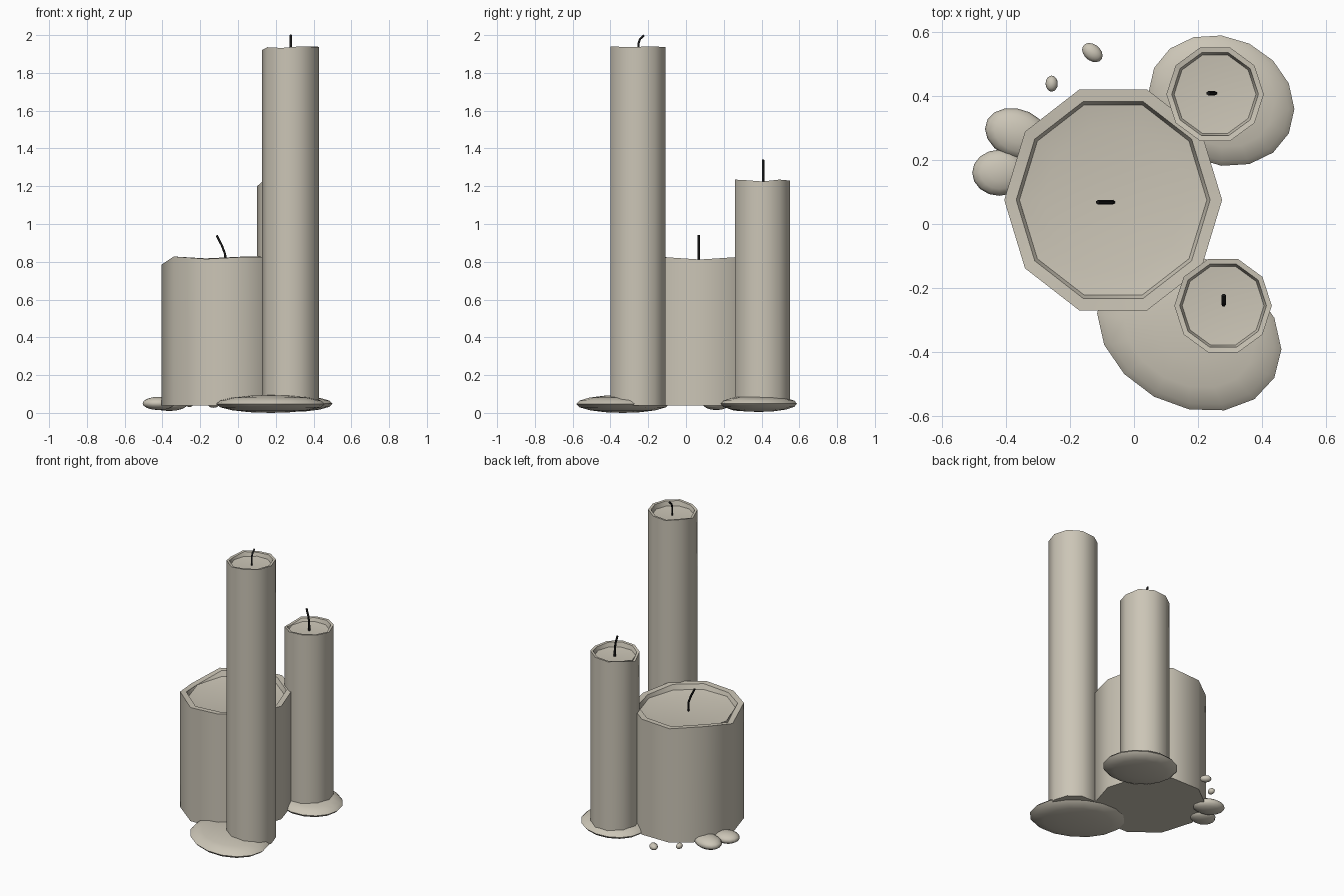
import bpy, bmesh, math
from mathutils import Matrix

if "Cube" in bpy.data.objects:
    bpy.data.objects.remove(bpy.data.objects["Cube"])

SIDES = 10


def material(name, color):
    m = bpy.data.materials.new(name)
    m.diffuse_color = (*color, 1)
    m.use_nodes = True
    m.node_tree.nodes["Principled BSDF"].inputs["Base Color"].default_value = m.diffuse_color
    return m


WAX = material("wax", (0.60, 0.56, 0.47))
BLACK = material("burnt_wick", (0.01, 0.01, 0.01))


def finish(bm, name, angle):
    bmesh.ops.recalc_face_normals(bm, faces=bm.faces)
    me = bpy.data.meshes.new(name)
    bm.to_mesh(me)
    bm.free()
    ob = bpy.data.objects.new(name, me)
    bpy.context.collection.objects.link(ob)
    me.materials.append(WAX)
    bpy.ops.object.select_all(action='DESELECT')
    ob.select_set(True)
    bpy.context.view_layer.objects.active = ob
    bpy.ops.object.shade_smooth_by_angle(angle=math.radians(angle))
    return ob


def candle(name, cx, cy, rx, ry, rim, inner):
    """Ten-sided candle: uneven rim heights, then inner rings (scale, z) of the hollow."""
    bm = bmesh.new()

    def ring(s, heights):
        return [bm.verts.new((cx + s * rx * math.cos(math.tau * i / SIDES),
                              cy + s * ry * math.sin(math.tau * i / SIDES), heights[i]))
                for i in range(SIDES)]

    rings = [ring(1, [0.04] * SIDES), ring(1, rim), ring(0.89, [z - 0.002 for z in rim])]
    rings += [ring(s, [z] * SIDES) for s, z in inner]
    for a, b in zip(rings, rings[1:]):
        for i in range(SIDES):
            j = (i + 1) % SIDES
            bm.faces.new((a[i], a[j], b[j], b[i]))
    bm.faces.new(rings[0][::-1])
    bm.faces.new(rings[-1])
    return finish(bm, name, 40)


def wick(name, pts):
    cu = bpy.data.curves.new(name, 'CURVE')
    cu.dimensions = '3D'
    cu.bevel_depth = 0.0065
    cu.bevel_resolution = 1
    cu.use_fill_caps = True
    sp = cu.splines.new('POLY')
    sp.points.add(len(pts) - 1)
    for p, co in zip(sp.points, pts):
        p.co = (*co, 1)
    cu.materials.append(BLACK)
    ob = bpy.data.objects.new(name, cu)
    bpy.context.collection.objects.link(ob)
    bpy.ops.object.select_all(action='DESELECT')
    ob.select_set(True)
    bpy.context.view_layer.objects.active = ob
    bpy.ops.object.convert(target='MESH')


def puddle(name, cx, cy, hx, hy, z0, z1, skew=0.0):
    """Flattened drop filling the given half sizes, leaning along a diagonal by skew."""
    k = skew / hx
    m = Matrix(((hx, 0, 0, cx),
                (k, math.sqrt(hy * hy - k * k), 0, cy),
                (0, 0, (z1 - z0) / 2, (z0 + z1) / 2),
                (0, 0, 0, 1)))
    bm = bmesh.new()
    bmesh.ops.create_uvsphere(bm, u_segments=16, v_segments=8, radius=1, matrix=m)
    finish(bm, name, 80)


# Candles
candle("wide_candle", -0.065, 0.075, 0.34, 0.363,
       [0.812, 0.826, 0.828, 0.818, 0.828, 0.785, 0.828, 0.815, 0.826, 0.826],
       [(0.86, 0.79), (0.65, 0.778)])
candle("tall_candle", 0.278, -0.255, 0.152, 0.153,
       [1.938, 1.94, 1.936, 1.93, 1.936, 1.92, 1.936, 1.932, 1.94, 1.938],
       [(0.84, 1.905), (0.5, 1.90)])
candle("medium_candle", 0.253, 0.405, 0.152, 0.153,
       [1.225, 1.235, 1.23, 1.225, 1.225, 1.2, 1.225, 1.23, 1.235, 1.232],
       [(0.84, 1.2), (0.5, 1.195)])

# Wicks
wick("wide_candle_wick", [(-0.065, 0.068, 0.77), (-0.068, 0.068, 0.84),
                          (-0.085, 0.068, 0.885), (-0.113, 0.068, 0.94)])
wick("tall_candle_wick", [(0.28, -0.252, 1.89), (0.28, -0.252, 1.955),
                          (0.28, -0.243, 1.98), (0.28, -0.222, 1.999)])
wick("medium_candle_wick", [(0.253, 0.408, 1.19), (0.252, 0.408, 1.25),
                            (0.246, 0.408, 1.29), (0.232, 0.408, 1.34)])

# Melted wax on the ground
puddle("tall_candle_puddle", 0.1725, -0.335, 0.2875, 0.25, 0.0, 0.095, -0.016)
puddle("medium_candle_puddle", 0.273, 0.385, 0.2275, 0.205, 0.005, 0.092, -0.006)
puddle("large_drip", -0.365, 0.282, 0.1, 0.08, 0.01, 0.088, -0.0015)
puddle("medium_drip", -0.42, 0.16, 0.085, 0.072, 0.015, 0.085)
puddle("small_drip", -0.13, 0.535, 0.032, 0.03, 0.027, 0.07, -0.0003)
puddle("tiny_drip", -0.257, 0.438, 0.019, 0.025, 0.03, 0.068)
